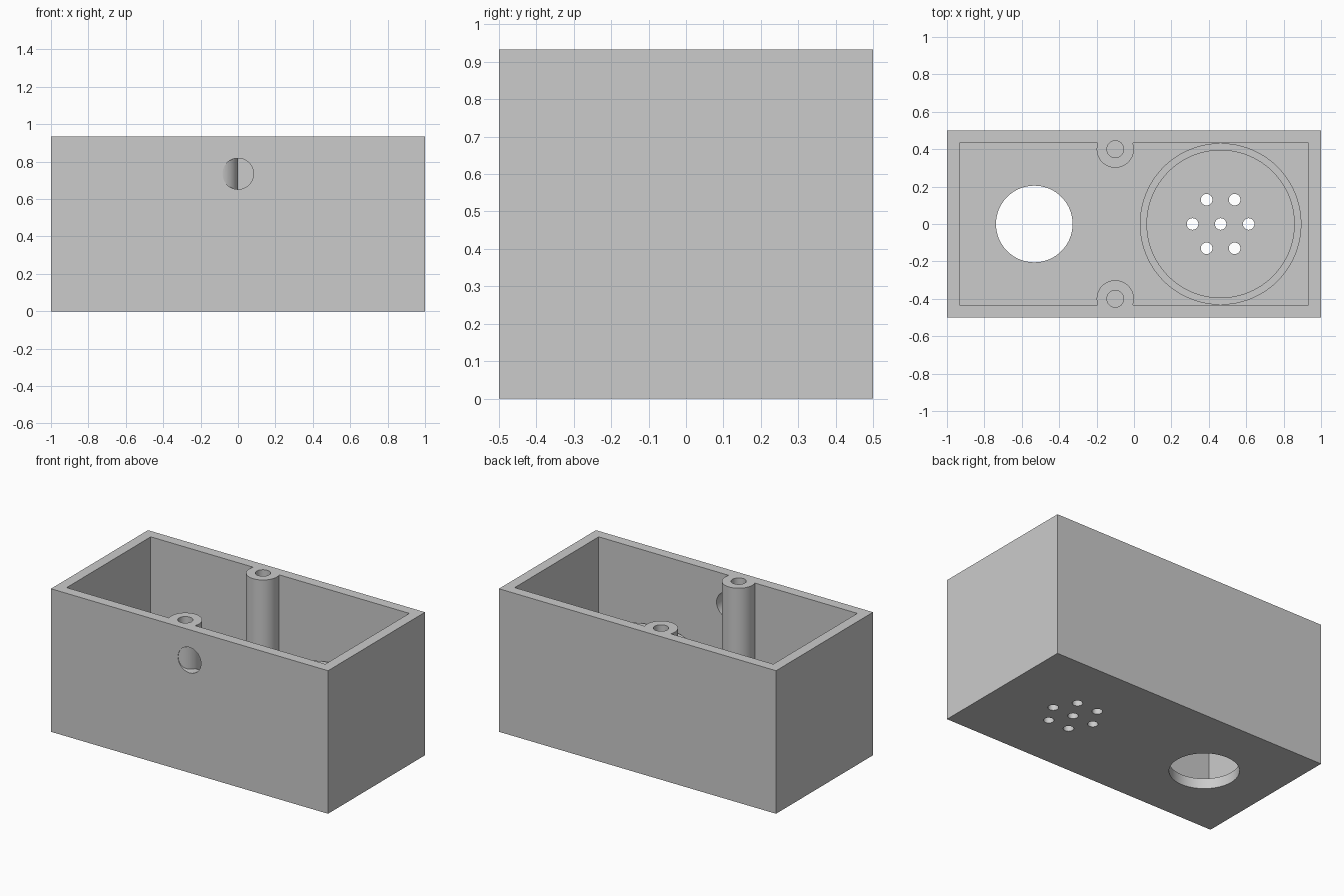
import bpy
from math import radians, cos, sin

old = bpy.data.objects.get("Cube")
if old:
    bpy.data.objects.remove(old, do_unlink=True)

UNIT = 1 / 30             # the case is 60 x 30 x 28 units
HEIGHT = 28 * UNIT
WALL = 2 * UNIT
POST_X, POST_Y = -0.1, 0.4
RING_X = 0.463

grey = bpy.data.materials.new("plain grey")
grey.use_nodes = True
colour = (0.6, 0.6, 0.6, 1)
grey.diffuse_color = colour
grey.node_tree.nodes["Principled BSDF"].inputs["Base Color"].default_value = colour


def block(name, sx, sy, z0, z1):
    bpy.ops.mesh.primitive_cube_add(size=1, location=(0, 0, (z0 + z1) / 2))
    ob = bpy.context.object
    ob.name = name
    ob.scale = (sx, sy, z1 - z0)
    bpy.ops.object.transform_apply(location=True, rotation=True, scale=True)
    return ob


def rod(name, x, y, r, z0, z1, sides=64):
    bpy.ops.mesh.primitive_cylinder_add(vertices=sides, radius=r, depth=z1 - z0,
                                        location=(x, y, (z0 + z1) / 2))
    ob = bpy.context.object
    ob.name = name
    bpy.ops.object.transform_apply(location=True, rotation=True, scale=True)
    return ob


def combine(target, tool, operation):
    mod = target.modifiers.new(operation.lower(), "BOOLEAN")
    mod.operation = operation
    mod.solver = "EXACT"
    mod.object = tool
    bpy.context.view_layer.objects.active = target
    bpy.ops.object.modifier_apply(modifier=mod.name)
    bpy.data.objects.remove(tool, do_unlink=True)


# Open-topped case
case = block("speaker_case", 2, 1, 0, HEIGHT)
combine(case, block("cavity", 2 - 2 * WALL, 1 - 2 * WALL, WALL, HEIGHT + 0.1), "DIFFERENCE")

# Cable hole through the front wall
bpy.ops.mesh.primitive_cylinder_add(vertices=64, radius=0.083, depth=0.2,
                                    location=(0, -0.5, 0.735), rotation=(radians(90), 0, 0))
cable_hole = bpy.context.object
bpy.ops.object.transform_apply(location=True, rotation=True, scale=True)
combine(case, cable_hole, "DIFFERENCE")

# Speaker ring standing on the floor
ring = rod("speaker_ring", RING_X, 0, 0.432, WALL / 2, HEIGHT / 2, 96)
combine(ring, rod("ring_bore", RING_X, 0, 0.394, 0, HEIGHT, 96), "DIFFERENCE")
combine(case, ring, "UNION")

# Screw posts flush with the rim, each with a bore
for side in (-1, 1):
    combine(case, rod("screw_post", POST_X, side * POST_Y, 0.0995, WALL / 2, HEIGHT), "UNION")
    combine(case, rod("screw_bore", POST_X, side * POST_Y, 0.045, WALL, HEIGHT + 0.1, 48), "DIFFERENCE")

# Large round opening and the sound holes in the floor
combine(case, rod("floor_opening", -0.533, 0, 0.205, -0.1, 0.2), "DIFFERENCE")
sound_holes = [(0, 0)] + [(0.15 * cos(radians(a)), 0.15 * sin(radians(a)))
                          for a in range(0, 360, 60)]
for dx, dy in sound_holes:
    combine(case, rod("sound_hole", RING_X + dx, dy, 0.031, -0.1, 0.2, 32), "DIFFERENCE")

case.data.materials.clear()
case.data.materials.append(grey)
for face in case.data.polygons:
    face.material_index = 0
bpy.ops.object.select_all(action="DESELECT")
case.select_set(True)
bpy.context.view_layer.objects.active = case
bpy.ops.object.shade_smooth_by_angle(angle=radians(30))
